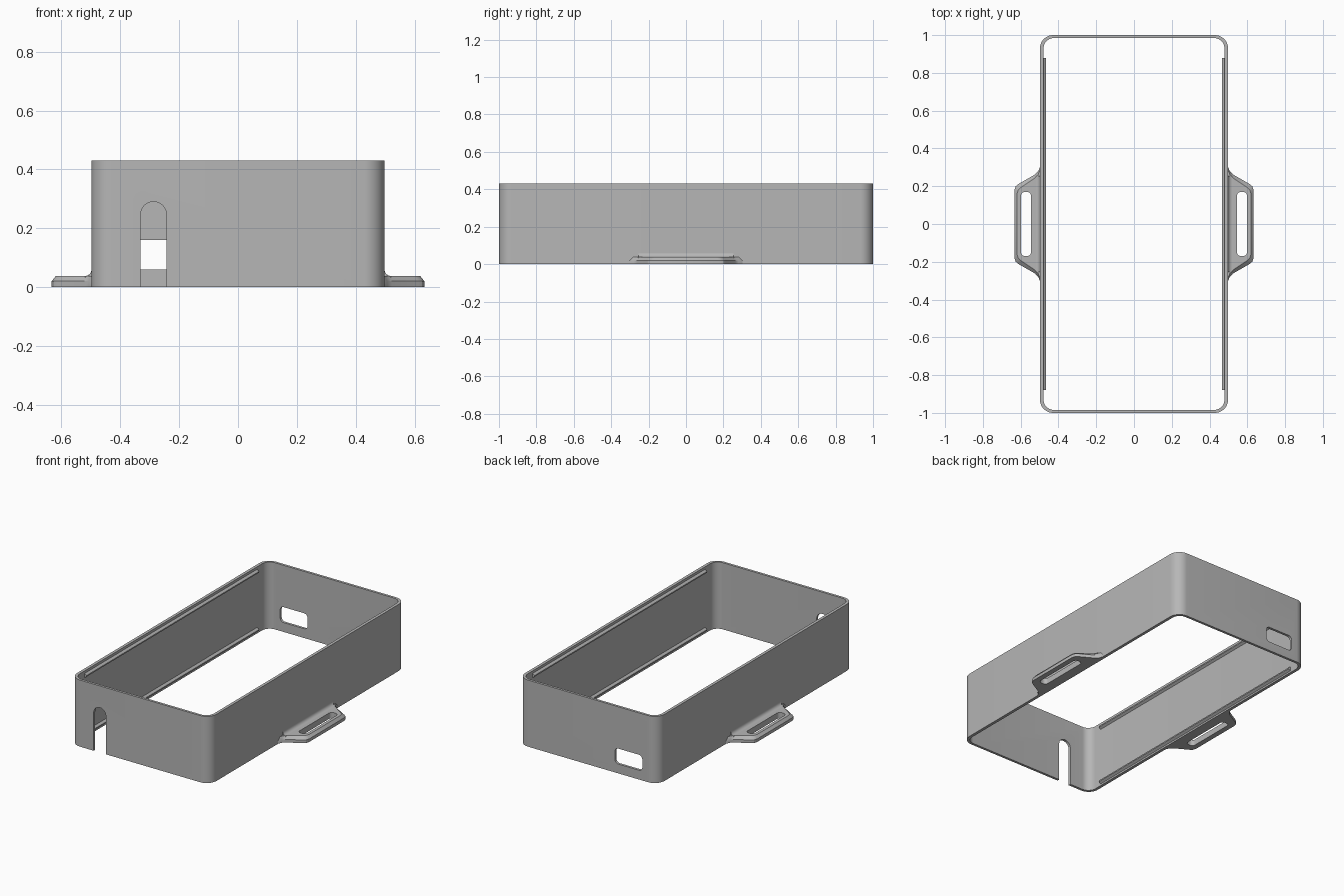
import bpy, bmesh, math
from mathutils import Vector

cube = bpy.data.objects.get("Cube")
if cube:
    bpy.data.objects.remove(cube, do_unlink=True)

grey = bpy.data.materials.new("plain grey")
grey.use_nodes = True
colour = (0.47, 0.47, 0.47, 1)
grey.diffuse_color = colour
grey.node_tree.nodes["Principled BSDF"].inputs["Base Color"].default_value = colour

HEIGHT = 0.43


def rounded_rect(cx, cy, hx, hy, r, n=10):
    """Outline of a rectangle with rounded corners."""
    pts = []
    for k, (sx, sy) in enumerate([(1, 1), (-1, 1), (-1, -1), (1, -1)]):
        for i in range(n + 1):
            a = math.pi / 2 * (k + i / n)
            pts.append((cx + sx * (hx - r) + r * math.cos(a),
                        cy + sy * (hy - r) + r * math.sin(a)))
    return pts


def loft(name, rings, loop=False):
    """Join equal rings of points; cap the ends, or close back on the first."""
    bm = bmesh.new()
    rows = [[bm.verts.new(p) for p in ring] for ring in rings]
    pairs = list(zip(rows, rows[1:])) + ([(rows[-1], rows[0])] if loop else [])
    for a, b in pairs:
        for i in range(len(a)):
            j = (i + 1) % len(a)
            bm.faces.new((a[i], a[j], b[j], b[i]))
    if not loop:
        bm.faces.new(rows[0])
        bm.faces.new(rows[-1])
    bmesh.ops.recalc_face_normals(bm, faces=bm.faces)
    mesh = bpy.data.meshes.new(name)
    bm.to_mesh(mesh)
    bm.free()
    mesh.materials.append(grey)
    obj = bpy.data.objects.new(name, mesh)
    bpy.context.collection.objects.link(obj)
    return obj


def activate(obj):
    bpy.ops.object.select_all(action='DESELECT')
    obj.select_set(True)
    bpy.context.view_layer.objects.active = obj


def cut(obj, cutter):
    cutter.hide_render = True
    mod = obj.modifiers.new("opening", 'BOOLEAN')
    mod.operation = 'DIFFERENCE'
    mod.solver = 'EXACT'
    mod.object = cutter
    activate(obj)
    bpy.ops.object.modifier_apply(modifier=mod.name)
    bpy.data.objects.remove(cutter, do_unlink=True)


def smooth(obj):
    activate(obj)
    bpy.ops.object.shade_smooth_by_angle(angle=math.radians(30))


def at_z(pts, z):
    return [(x, y, z) for x, y in pts]


def at_y(pts, y):
    return [(x, y, z) for x, z in pts]


# Open rectangular wall frame
outer = rounded_rect(0, 0, 0.498, 1.0, 0.07)
inner = rounded_rect(0, 0, 0.479, 0.984, 0.054)
frame = loft("wall_frame", [at_z(outer, 0), at_z(outer, HEIGHT),
                            at_z(inner, HEIGHT), at_z(inner, 0)], loop=True)

# Round-topped cable slot in the front, rounded window in the back
slot = rounded_rect(-0.287, 0.095, 0.0435, 0.195, 0.043)
cut(frame, loft("slot_cutter", [at_y(slot, -1.1), at_y(slot, -0.9)]))
window = rounded_rect(-0.29, 0.11, 0.098, 0.05, 0.025)
cut(frame, loft("window_cutter", [at_y(window, 0.9), at_y(window, 1.1)]))
smooth(frame)

# Half outline of a strap tab, from the wall to its outer corner
half = [(0.49, 0.31), (0.499, 0.3), (0.507, 0.28), (0.524, 0.262),
        (0.612, 0.212), (0.626, 0.2), (0.633, 0.18)]
base = half + [(x, -y) for x, y in reversed(half)]
top = [(x - 0.014 * (x > 0.6), y - math.copysign(0.018, y)) for x, y in base]

for side, word in ((1, "left"), (-1, "right")):
    def flip(pts):
        return [(side * x, y) for x, y in pts]

    # Bevelled strap tab with a long slot
    tab = loft(word + "_strap_tab", [at_z(flip(base), 0), at_z(flip(base), 0.02),
                                     at_z(flip(top), 0.038)])
    hole = rounded_rect(side * 0.572, 0, 0.027, 0.17, 0.022)
    cut(tab, loft("hole_cutter", [at_z(hole, -0.1), at_z(hole, 0.1)]))
    smooth(tab)

    # Concave fillet between tab and wall
    arc = [(0.52 - 0.022 * math.sin(a), 0.06 - 0.022 * math.cos(a))
           for a in (math.pi / 2 * i / 6 for i in range(7))]
    fillet = flip([(0.49, 0.03), (0.52, 0.03)] + arc + [(0.49, 0.06)])
    smooth(loft(word + "_tab_fillet", [at_y(fillet, -0.255), at_y(fillet, 0.255)]))

    # Snap ribs along the inside of the wall, near top and bottom
    for z, level in ((0.025, "lower"), (HEIGHT - 0.03, "upper")):
        rib = flip([(0.485, z - 0.018), (0.465, z - 0.004),
                    (0.465, z + 0.004), (0.485, z + 0.018)])
        loft(f"{word}_{level}_rib", [at_y(rib, -0.88), at_y(rib, 0.88)])
